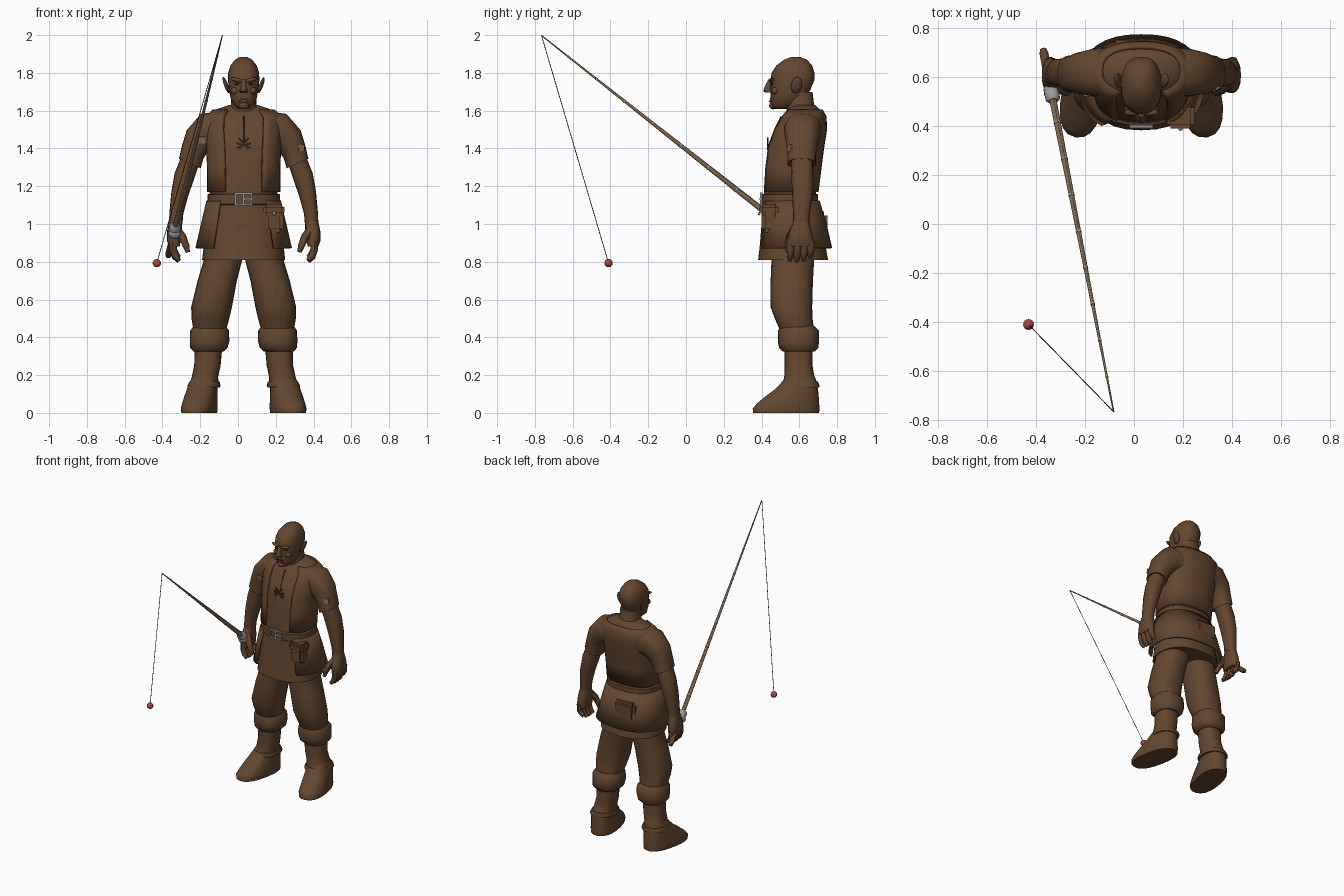
import bpy, bmesh, math
from mathutils import Vector, Matrix

cube = bpy.data.objects.get("Cube")
if cube:
    bpy.data.objects.remove(cube, do_unlink=True)

MID = 0.03  # the body's plane of symmetry in x


def material(name, r, g, b):
    mat = bpy.data.materials.new(name)
    mat.use_nodes = True
    mat.diffuse_color = (r, g, b, 1)
    shader = next(n for n in mat.node_tree.nodes if n.type == "BSDF_PRINCIPLED")
    shader.inputs["Base Color"].default_value = (r, g, b, 1)
    shader.inputs["Roughness"].default_value = 0.8
    return mat


brown = material("brown", 0.125, 0.062, 0.028)
dark = material("dark_brown", 0.05, 0.026, 0.014)
tan = material("patch_tan", 0.27, 0.15, 0.08)
wood = material("rod_wood", 0.24, 0.145, 0.07)
grey = material("metal_grey", 0.33, 0.33, 0.35)
black = material("line_black", 0.03, 0.03, 0.03)
red = material("float_red", 0.42, 0.06, 0.05)


def finish(bm, name, mat, flip=False, angle=45, closed=True):
    """Turn a bmesh into a shaded object, optionally reflected across the body."""
    if flip:
        for v in bm.verts:
            v.co.x = 2 * MID - v.co.x
        bmesh.ops.reverse_faces(bm, faces=bm.faces)
    if closed:
        bmesh.ops.recalc_face_normals(bm, faces=bm.faces)
    mesh = bpy.data.meshes.new(name)
    bm.to_mesh(mesh)
    bm.free()
    mesh.materials.append(mat)
    obj = bpy.data.objects.new(name, mesh)
    bpy.context.scene.collection.objects.link(obj)
    bpy.ops.object.select_all(action="DESELECT")
    obj.select_set(True)
    bpy.context.view_layer.objects.active = obj
    bpy.ops.object.shade_smooth_by_angle(angle=math.radians(angle))
    return obj


def skin(bm, rings, wrap=True):
    """Bridge neighbouring rings of points; cap the ends when they wrap."""
    rows = [[bm.verts.new(p) for p in ring] for ring in rings]
    n = len(rows[0])
    for a, b in zip(rows, rows[1:]):
        for i in range(n if wrap else n - 1):
            j = (i + 1) % n
            bm.faces.new((a[i], a[j], b[j], b[i]))
    if wrap:
        bm.faces.new(rows[0][::-1])
        bm.faces.new(rows[-1])


def oval(x, y, z, rx, ry, tilt=0, spin=0, n=20, gap=0, power=2.4):
    """Rounded cross-section; a gap in degrees leaves the front open."""
    points = []
    for i in range(n + (1 if gap else 0)):
        a = math.radians(-90 + gap + (360 - 2 * gap) * i / n)
        c, s = math.cos(a), math.sin(a)
        u = math.copysign(abs(c) ** (2 / power), c) * rx
        v = math.copysign(abs(s) ** (2 / power), s) * ry
        p = Vector((u, v, 0))
        p.rotate(Matrix.Rotation(math.radians(-tilt), 3, "Y"))
        p.rotate(Matrix.Rotation(math.radians(spin), 3, "Z"))
        points.append(p + Vector((x, y, z)))
    return points


def loft(name, sections, mat=brown, flip=False, gap=0, n=20):
    bm = bmesh.new()
    skin(bm, [oval(*s, gap=gap, n=n) for s in sections], not gap)
    obj = finish(bm, name, mat, flip, closed=not gap)
    if gap:
        mod = obj.modifiers.new("thickness", "SOLIDIFY")
        mod.thickness = 0.014
    return obj


def tube(name, path, mat=brown, flip=False, n=10):
    """Round tube through (x, y, z, radius) stations."""
    pts = [Vector(p[:3]) for p in path]
    rings = []
    for k, p in enumerate(pts):
        d = pts[min(k + 1, len(pts) - 1)] - pts[max(k - 1, 0)]
        rot = d.to_track_quat("Z", "Y")
        rings.append([p + rot @ Vector((math.cos(i * math.tau / n), math.sin(i * math.tau / n), 0))
                      * path[k][3] for i in range(n)])
    bm = bmesh.new()
    skin(bm, rings)
    return finish(bm, name, mat, flip)


def box(name, pos, size, mat=brown, bevel=0.0, rot=None, flip=False):
    bm = bmesh.new()
    bmesh.ops.create_cube(bm, size=1)
    bmesh.ops.scale(bm, vec=size, verts=bm.verts)
    if bevel:
        bmesh.ops.bevel(bm, geom=bm.edges[:], offset=bevel, segments=2, affect="EDGES")
    if rot:
        bmesh.ops.transform(bm, matrix=rot, verts=bm.verts)
    bmesh.ops.translate(bm, vec=pos, verts=bm.verts)
    return finish(bm, name, mat, flip, 30)


def ball(name, pos, size, mat=brown, flip=False, rot=None):
    bm = bmesh.new()
    bmesh.ops.create_uvsphere(bm, u_segments=16, v_segments=10, radius=1)
    bmesh.ops.scale(bm, vec=size, verts=bm.verts)
    if rot:
        bmesh.ops.transform(bm, matrix=rot, verts=bm.verts)
    bmesh.ops.translate(bm, vec=pos, verts=bm.verts)
    return finish(bm, name, mat, flip)


# Torso, open vest, belt and skirt
torso = [(MID, y, z, rx, ry) for y, z, rx, ry in (
    (.55, 1.1, .18, .14), (.55, 1.17, .18, .138), (.562, 1.3, .18, .142), (.575, 1.4, .185, .142),
    (.6, 1.5, .195, .133), (.62, 1.57, .19, .11), (.625, 1.605, .15, .085), (.625, 1.63, .075, .06))]
loft("shirt", torso)
loft("vest", [(x, y, z, rx + .014, ry + .014) for x, y, z, rx, ry in torso[1:-1]], gap=27, n=28)
loft("belt", [(MID, .55, z, .186 + g, .144 + g) for z, g in ((1.1, 0), (1.105, .006), (1.155, .006), (1.16, 0))], n=28)
loft("skirt", [(MID, .55, 1.13, .18, .14), (MID, .555, 1, .198, .155),
               (MID, .565, .88, .212, .175), (MID, .567, .81, .22, .185)], n=28)
loft("skirt_overlay", [(MID, .55, 1.12, .184, .144), (MID, .56, 1, .212, .17),
                       (MID, .57, .87, .242, .19)], gap=36, n=28)

# Buckle frame, tongue and chest lacing
for dz in (-.03, .03):
    box("buckle_bar", (MID, .398, 1.132 + dz), (.095, .012, .01), grey)
for dx in (-.043, 0, .043):
    box("buckle_side", (MID + dx, .398, 1.132), (.01, .012, .06), grey)
box("buckle_tongue", (MID + .02, .396, 1.132), (.045, .012, .012), grey)
for k, turn in enumerate((-50, 50, -20, 20)):
    box("chest_lace", (MID, .433, 1.425 - .01 * (k > 1)), (.08, .008, .009), dark,
        rot=Matrix.Rotation(math.radians(turn), 4, "Y"))
tube("shirt_slit", [(MID, .437, 1.41, .004), (MID, .47, 1.5, .004), (MID, .505, 1.57, .004)], dark)

# Belt pouches
box("pouch", (.19, .445, 1.02), (.1, .09, .13), bevel=.018)
box("pouch_flap", (.19, .44, 1.075), (.112, .1, .06), bevel=.015)
ball("pouch_button", (.19, .387, 1.055), (.009, .007, .009), grey)
box("back_pouch", (MID - .04, .72, 1.0), (.17, .06, .13), bevel=.02)

# Head, neck and face
loft("neck", [(MID, .62, 1.58, .085, .085), (MID, .605, 1.63, .068, .073), (MID, .6, 1.7, .065, .07)])
loft("head", [(MID, y, z, rx, ry) for y, z, rx, ry in (
    (.505, 1.61, .03, .04), (.52, 1.628, .052, .07), (.54, 1.67, .07, .093), (.553, 1.71, .078, .105),
    (.563, 1.76, .083, .116), (.567, 1.8, .082, .114), (.573, 1.84, .069, .094),
    (.58, 1.87, .045, .06), (.58, 1.885, .018, .022))], n=24)
loft("nose", [(MID, .443, 1.695, .02, .02), (MID, .431, 1.703, .022, .022),
              (MID, .433, 1.725, .014, .018), (MID, .447, 1.765, .012, .012)], n=12)
box("mouth", (MID, .448, 1.662), (.05, .012, .008), dark, .003)
ball("lower_lip", (MID, .452, 1.65), (.025, .012, .008))
ball("chin", (MID, .462, 1.627), (.028, .022, .02))
for flip in (False, True):
    ball("brow", (MID + .036, .455, 1.762), (.034, .014, .011), flip=flip,
         rot=Matrix.Rotation(-.25, 4, "Y"))
    ball("eye", (MID + .034, .458, 1.742), (.016, .01, .006), dark, flip)
    ball("cheek", (MID + .045, .472, 1.705), (.024, .02, .02), flip=flip)
    ball("ear", (MID + .093, .585, 1.735), (.011, .028, .046), flip=flip,
         rot=Matrix.Rotation(.35, 4, "Y") @ Matrix.Rotation(-.2, 4, "X"))

    # Sleeves, arms and hands
    sleeve = loft("sleeve", [(.17, .62, 1.5, .095, .1, 85), (.225, .618, 1.495, .093, .098, 70),
                             (.275, .615, 1.44, .08, .086, 45), (.3, .613, 1.38, .066, .076, 30),
                             (.315, .612, 1.32, .063, .076, 24), (.315, .612, 1.325, .05, .06, 24)], flip=flip)
    loft("arm", [(.305, .612, 1.36, .05, .058, 25), (.345, .617, 1.25, .054, .058, 20),
                 (.368, .617, 1.16, .046, .056, 12), (.386, .612, 1.06, .037, .045, 8),
                 (.39, .61, 1, .036, .042)], flip=flip, n=16)
    loft("palm", [(.39, .61, 1.02, .034, .04), (.396, .606, .96, .04, .06),
                  (.4, .606, .91, .036, .07), (.397, .606, .88, .028, .066)], flip=flip, n=16)
    for k in range(4):
        y = .554 + .036 * k
        drop = (.005, 0, .004, .02)[k]
        tube("finger", [(.405, y, .91, .019), (.403, y, .865, .02), (.392, y - .002, .825 + drop, .018),
                        (.372, y - .004, .803 + drop, .012)], flip=flip, n=8)
    tube("thumb", [(.385, .575, .975, .022), (.355, .55, .93, .023), (.335, .54, .885, .019),
                   (.325, .54, .85, .011)], flip=flip, n=8)

    # Stitched sleeve patch laid on the cloth
    bpy.context.view_layer.update()
    aim = Vector((.345, .53, 1.405))
    if flip:
        aim = Vector((2 * MID - .25, .5, 1.44))
    hit, spot, normal, face = sleeve.closest_point_on_mesh(aim)
    box("sleeve_patch", spot, (.035, .035, .009), tan, rot=normal.to_track_quat("Z", "Y").to_matrix().to_4x4())

    # Trousers, cuffs and boots
    loft("trouser_leg", [(.135, .565, .87, .105, .115), (.142, .565, .8, .102, .113),
                         (.17, .56, .7, .104, .112), (.2, .558, .56, .108, .11),
                         (.206, .57, .5, .1, .1), (.21, .59, .43, .085, .09)], flip=flip)
    loft("knee_cuff", [(.21, .59, .46, .085, .09), (.21, .595, .435, .103, .108), (.21, .595, .38, .104, .109),
                       (.214, .597, .345, .099, .104), (.216, .597, .325, .08, .085)], flip=flip)
    loft("boot_shaft", [(.216, .596, .35, .073, .075), (.222, .596, .25, .07, .074),
                        (.235, .6, .19, .07, .08), (.24, .602, .14, .078, .095)], flip=flip)
    loft("boot_foot", [(.265, .53, 0, .087, .178, 0, 11), (.265, .53, .022, .09, .18, 0, 11),
                       (.262, .54, .05, .087, .168, 0, 11), (.257, .56, .085, .083, .145, 0, 10),
                       (.25, .585, .125, .079, .115, 0, 8), (.243, .603, .17, .07, .088, 0, 5),
                       (.238, .603, .2, .06, .075)], flip=flip)
    loft("boot_strap", [(.242, .602, .135, .086, .103), (.24, .602, .145, .088, .105),
                        (.238, .602, .165, .08, .096)], flip=flip)

# Fishing rod, reel, line and float
butt, tip = Vector((-.37, .71, .83)), Vector((-.083, -.765, 1.998))


def along(t, r, lift=0.0):
    return (*(butt.lerp(tip, t) + Vector((0, 0, lift))), r)


tube("rod_grip", [along(0, .014), along(.01, .018), along(.12, .018), along(.14, .015)])
tube("rod", [along(.1, .015), along(.5, .01), along(1, .003)], wood)
tube("reel_collar", [along(.1, .018), along(.107, .03), along(.135, .03), along(.142, .018)], grey, n=14)
ball("reel", along(.12, 0, -.02)[:3], (.032, .026, .028), grey)
for k in range(8):
    t = .2 + .1 * k
    tube("line_guide", [along(t, .018 - .013 * t), along(t + .005, .018 - .013 * t)], grey)
tube("rod_line", [along(.13, .002, .022), along(1, .002)], grey, n=5)
bobber = Vector((-.43, -.41, .793))
tube("fishing_line", [(*tip, .002), (*bobber, .002)], black, n=6)
ball("float", bobber, (.022, .022, .022), red)
